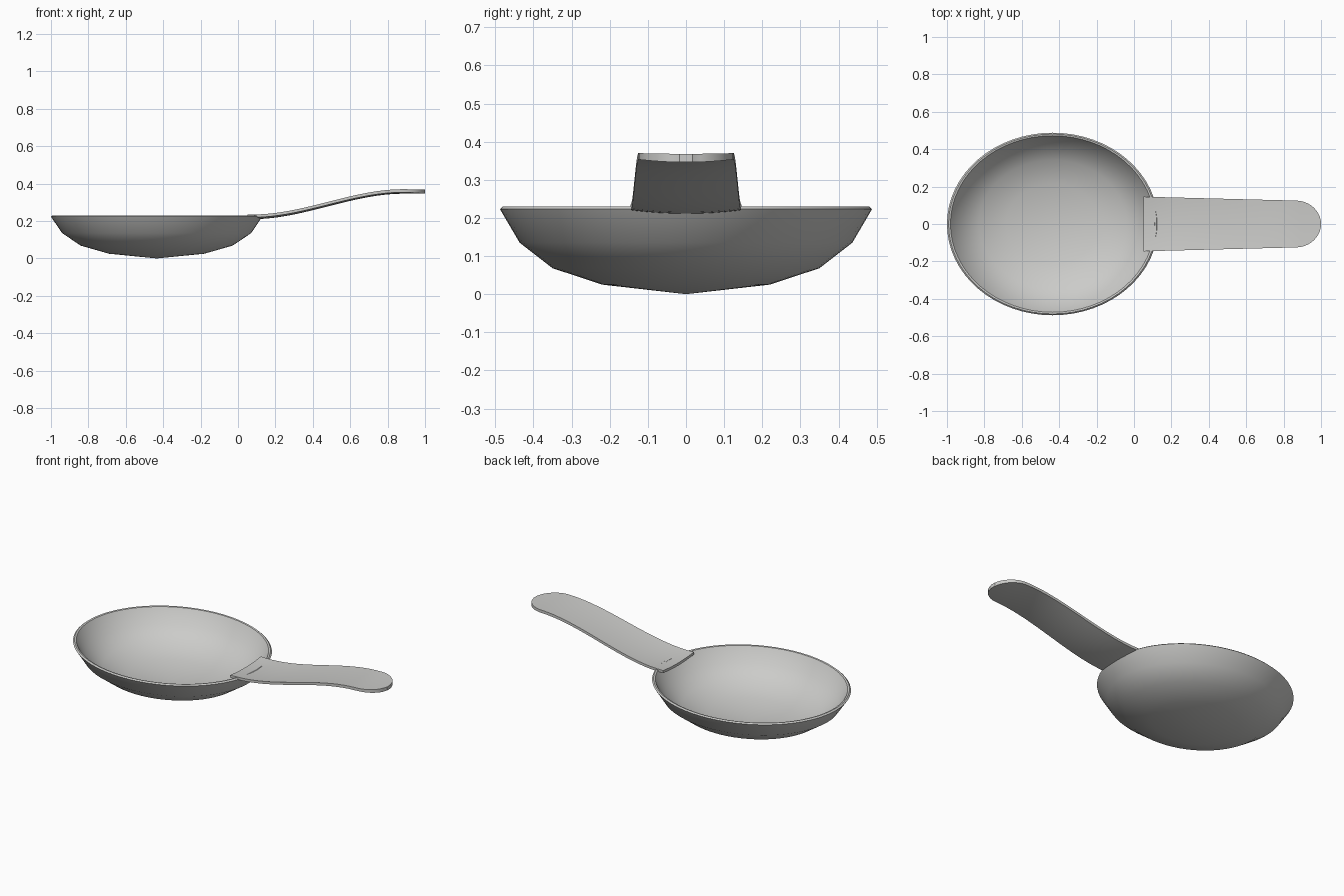
import bpy, bmesh, math

cube = bpy.data.objects.get("Cube")
if cube:
    bpy.data.objects.remove(cube, do_unlink=True)

metal = bpy.data.materials.new("light grey metal")
metal.use_nodes = True
grey = (0.6, 0.6, 0.585, 1)
metal.diffuse_color = grey
metal.node_tree.nodes["Principled BSDF"].inputs["Base Color"].default_value = grey


def finish(bm, name, angle):
    bmesh.ops.recalc_face_normals(bm, faces=bm.faces)
    mesh = bpy.data.meshes.new(name)
    bm.to_mesh(mesh)
    bm.free()
    obj = bpy.data.objects.new(name, mesh)
    obj.data.materials.append(metal)
    bpy.context.collection.objects.link(obj)
    bpy.ops.object.select_all(action="DESELECT")
    obj.select_set(True)
    bpy.context.view_layer.objects.active = obj
    bpy.ops.object.shade_smooth_by_angle(angle=math.radians(angle))
    return obj


def bridge(bm, a, b):
    for i in range(len(a)):
        j = (i + 1) % len(a)
        bm.faces.new((a[i], a[j], b[j], b[i]))


# Bowl: an oval, double-walled shell turned from one profile (radius, height)
RX, RY, CX, SIDES = 0.565, 0.488, -0.435, 64
profile = [(0.45, 0.025), (0.717, 0.068), (0.894, 0.135), (1.0, 0.223),
           (0.985, 0.23), (0.967, 0.228), (0.87, 0.146), (0.70, 0.082),
           (0.44, 0.04)]
bm = bmesh.new()
rings = []
for r, z in profile:
    ring = []
    for i in range(SIDES):
        a = math.tau * i / SIDES
        ring.append(bm.verts.new((CX + RX * r * math.cos(a), RY * r * math.sin(a), z)))
    rings.append(ring)
for a, b in zip(rings, rings[1:]):
    bridge(bm, a, b)
for ring, z in ((rings[0], 0), (rings[-1], 0.016)):
    centre = bm.verts.new((CX, 0, z))
    for i in range(SIDES):
        bm.faces.new((ring[i], ring[(i + 1) % SIDES], centre))
finish(bm, "bowl", 35)


# Handle: a gently dished strip that rises in an S curve to a rounded tip
def half_width(x):
    w = 0.146 - 0.021 * (x - 0.05) / 0.82
    if x > 0.87:
        w *= math.sqrt(max(0.02, 1 - ((x - 0.87) / 0.13) ** 2))
    return w


def top_height(x):
    t = min(1, max(0, (x - 0.08) / 0.8))
    return 0.235 + 0.136 * t * t * (3 - 2 * t)


stations = [0.05 + 0.82 * i / 20 for i in range(21)]
stations += [0.87 + 0.13 * math.sin(math.pi / 2 * i / 10) for i in range(1, 11)]
ACROSS = 12
bm = bmesh.new()
loops = []
for x in stations:
    w, z = half_width(x), top_height(x)
    top_sag = 0.009 - 0.006 * (x - 0.05) / 0.95
    top, bottom = [], []
    for i in range(ACROSS + 1):
        s = 2 * i / ACROSS - 1
        dish = 1 - (s * w / 0.146) ** 2
        top.append(bm.verts.new((x, s * w, z - top_sag * dish)))
        bottom.append(bm.verts.new((x, s * w, z - 0.015 - 0.010 * dish)))
    loops.append(top + bottom[::-1])
for a, b in zip(loops, loops[1:]):
    bridge(bm, a, b)
for loop in (loops[0], loops[-1]):
    for i in range(ACROSS):
        k = len(loop) - 1 - i
        bm.faces.new((loop[i], loop[i + 1], loop[k - 1], loop[k]))
finish(bm, "handle", 40)
